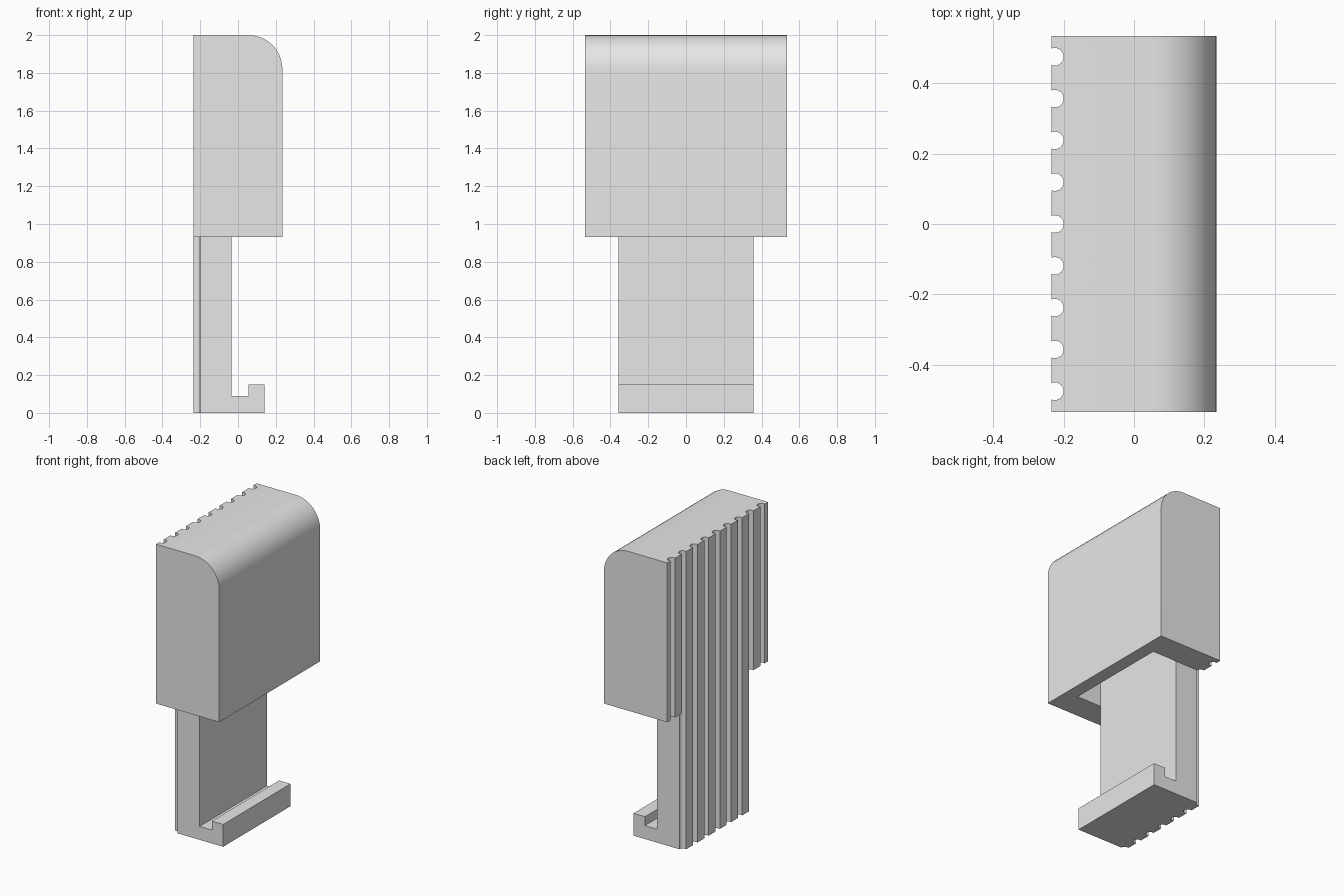
import bpy
import bmesh
from math import sin, cos, pi, radians
from mathutils import Matrix

cube = bpy.data.objects.get("Cube")
if cube:
    bpy.data.objects.remove(cube, do_unlink=True)

grey = bpy.data.materials.new("light_grey")
grey.use_nodes = True
grey.diffuse_color = (0.8, 0.8, 0.8, 1)
grey.node_tree.nodes["Principled BSDF"].inputs["Base Color"].default_value = (0.8, 0.8, 0.8, 1)

BACK, FRONT = -0.235, 0.235      # grooved face and rounded face
STEM = -0.035                    # face of the stem
SPLIT, TOP = 0.93, 2.0
COVER_HALF, STEM_HALF = 0.535, 0.357
ROUND = 0.18
PITCH = 0.119


def to_object(name, bm):
    bmesh.ops.recalc_face_normals(bm, faces=bm.faces)
    mesh = bpy.data.meshes.new(name)
    bm.to_mesh(mesh)
    bm.free()
    mesh.materials.append(grey)
    obj = bpy.data.objects.new(name, mesh)
    bpy.context.collection.objects.link(obj)
    return obj


def extrude_profile(name, points, half):
    """Extrude an x-z outline along y, from -half to half."""
    bm = bmesh.new()
    face = bm.faces.new([bm.verts.new((x, -half, z)) for x, z in points])
    ext = bmesh.ops.extrude_face_region(bm, geom=[face])
    moved = [v for v in ext["geom"] if isinstance(v, bmesh.types.BMVert)]
    bmesh.ops.translate(bm, verts=moved, vec=(0, 2 * half, 0))
    return to_object(name, bm)


def cut(obj, cutter):
    mod = obj.modifiers.new("cut", "BOOLEAN")
    mod.operation = "DIFFERENCE"
    mod.solver = "EXACT"
    mod.object = cutter
    bpy.ops.object.select_all(action="DESELECT")
    bpy.context.view_layer.objects.active = obj
    obj.select_set(True)
    bpy.ops.object.modifier_apply(modifier=mod.name)


# Cover with one rounded upper edge
arc = [(FRONT - ROUND + ROUND * cos(a), TOP - ROUND + ROUND * sin(a))
       for a in (i * pi / 24 for i in range(13))]
cover = extrude_profile("cover", [(BACK, SPLIT), (FRONT, SPLIT)] + arc + [(BACK, TOP)], COVER_HALF)

# Stem with hooked foot
stem = extrude_profile("stem_and_hook", [
    (BACK, 0), (0.14, 0), (0.14, 0.15), (0.055, 0.15),
    (0.055, 0.09), (STEM, 0.09), (STEM, SPLIT), (BACK, SPLIT)], STEM_HALF)

# Slot under the cover, in front of the stem
slot = extrude_profile("slot_cutter", [
    (STEM, SPLIT - 0.1), (0.147, SPLIT - 0.1), (0.147, 1.8), (STEM, 1.8)], STEM_HALF)

# Row of upright round grooves down the back
bm = bmesh.new()
for i in range(-4, 5):
    bmesh.ops.create_cone(bm, cap_ends=True, segments=24, radius1=0.025, radius2=0.025,
                          depth=2.4, matrix=Matrix.Translation((-0.225, i * PITCH, 1)))
grooves = to_object("groove_cutter", bm)

cut(cover, slot)
for part in (cover, stem):
    cut(part, grooves)
    bpy.ops.object.shade_smooth_by_angle(angle=radians(30))

for helper in (slot, grooves):
    bpy.data.objects.remove(helper, do_unlink=True)
